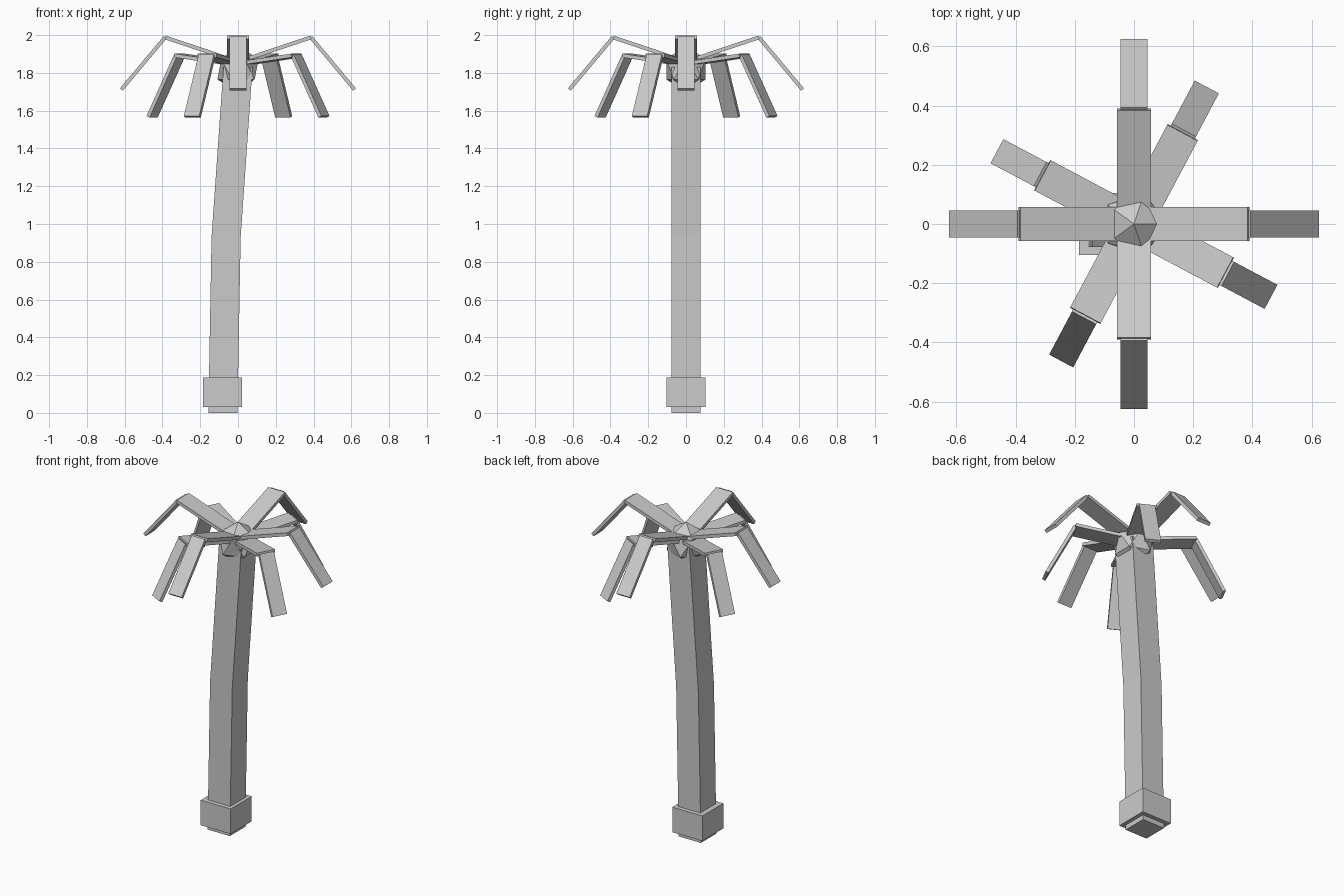
import bpy
import bmesh
import math
from mathutils import Matrix, Vector

default = bpy.data.objects.get("Cube")
if default:
    bpy.data.objects.remove(default, do_unlink=True)

grey = bpy.data.materials.new("plain_grey")
grey.use_nodes = True
colour = (0.6, 0.6, 0.6, 1)
grey.diffuse_color = colour
grey.node_tree.nodes["Principled BSDF"].inputs["Base Color"].default_value = colour


def make_object(name, bm):
    bmesh.ops.recalc_face_normals(bm, faces=bm.faces)
    mesh = bpy.data.meshes.new(name)
    bm.to_mesh(mesh)
    bm.free()
    mesh.materials.append(grey)
    obj = bpy.data.objects.new(name, mesh)
    bpy.context.collection.objects.link(obj)
    return obj


def square_column(name, centres, half):
    """Square tube lofted through (x, z) centres."""
    bm = bmesh.new()
    corners = [(-half, -half), (half, -half), (half, half), (-half, half)]
    rings = [[bm.verts.new((x + dx, dy, z)) for dx, dy in corners]
             for x, z in centres]
    for low, high in zip(rings, rings[1:]):
        for i in range(4):
            j = (i + 1) % 4
            bm.faces.new((low[i], low[j], high[j], high[i]))
    bm.faces.new(rings[0])
    bm.faces.new(rings[-1])
    return make_object(name, bm)


def add_slat(bm, start, end, width, thick, turn):
    """Flat board from start to end, both (radius, z), turned about z."""
    a, b = Vector((start[0], 0, start[1])), Vector((end[0], 0, end[1]))
    along = b - a
    tilt = -math.atan2(along.z, along.x)
    matrix = (Matrix.Rotation(turn, 4, 'Z') @ Matrix.Translation((a + b) / 2)
              @ Matrix.Rotation(tilt, 4, 'Y')
              @ Matrix.Diagonal((along.length, width, thick, 1)))
    bmesh.ops.create_cube(bm, size=1, matrix=matrix)


def frond(name, root, elbow, tip, turn):
    bm = bmesh.new()
    add_slat(bm, root, elbow, 0.116, 0.02, turn)
    add_slat(bm, elbow, tip, 0.092, 0.02, turn)
    return make_object(name, bm)


# Leaning trunk and the collar around its foot
square_column("trunk", [(-0.08, 0), (-0.063, 0.93), (0, 1.83)], 0.077)
square_column("trunk_collar", [(-0.082, 0.03), (-0.082, 0.187)], 0.104)

# Faceted crown core
core = bmesh.new()
bmesh.ops.create_icosphere(core, subdivisions=1, radius=0.122,
                           matrix=Matrix.Translation((0, 0, 1.82)))
make_object("crown_core", core)

# Raised fronds on the axes, drooping fronds between them
for i in range(4):
    quarter = i * math.pi / 2
    frond(f"raised_frond_{i + 1}", (0.02, 1.865), (0.386, 1.988),
          (0.617, 1.712), quarter)
    frond(f"drooping_frond_{i + 1}", (0.02, 1.848), (0.35, 1.892),
          (0.515, 1.568), quarter + math.radians(62))
